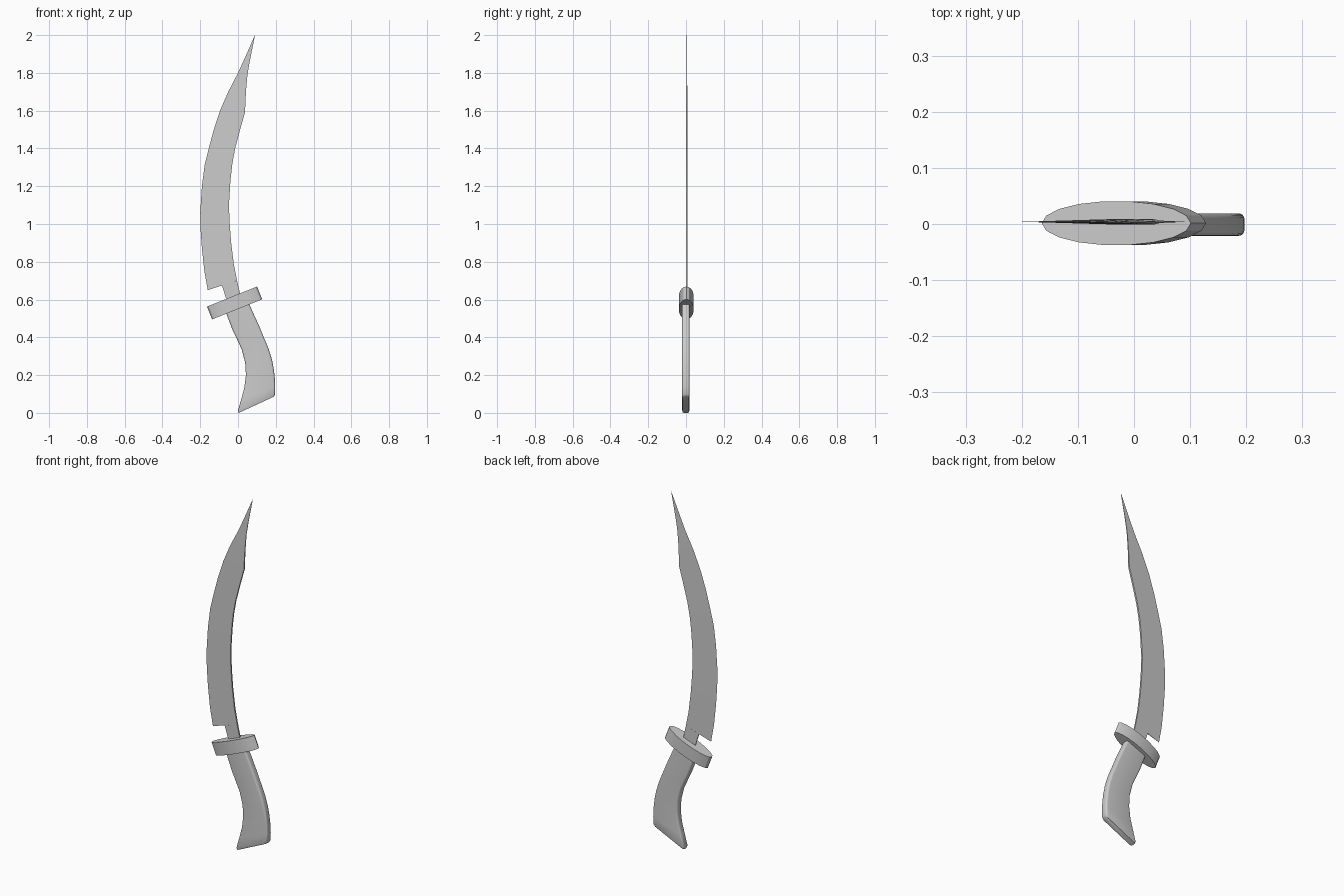
import bpy, bmesh, math
from mathutils import Matrix

if "Cube" in bpy.data.objects:
    bpy.data.objects.remove(bpy.data.objects["Cube"])


def finish(name, bm, angle=30):
    bmesh.ops.recalc_face_normals(bm, faces=bm.faces)
    mesh = bpy.data.meshes.new(name)
    bm.to_mesh(mesh)
    bm.free()
    ob = bpy.data.objects.new(name, mesh)
    bpy.context.collection.objects.link(ob)
    bpy.ops.object.select_all(action='DESELECT')
    ob.select_set(True)
    bpy.context.view_layer.objects.active = ob
    bpy.ops.object.shade_smooth_by_angle(angle=math.radians(angle))
    return ob


def loft(bm, rings):
    rows = [[bm.verts.new(p) for p in ring] for ring in rings]
    n = len(rows[0])
    for a, b in zip(rows, rows[1:]):
        for i in range(n):
            j = (i + 1) % n
            bm.faces.new((a[i], a[j], b[j], b[i]))
    bm.faces.new(rows[0])
    bm.faces.new(rows[-1])


# Blade: wedge sections, (edge x, edge z, spine x, spine z, spine half thickness)
Y = 0.004
T = 0.0045
blade_rows = [
    (-.160, .650, -.005, .700, T), (-.178, .750, -.022, .785, T),
    (-.191, .870, -.036, .900, T), (-.198, .970, -.044, 1.00, T),
    (-.200, 1.06, -.048, 1.10, T), (-.191, 1.20, -.040, 1.23, T),
    (-.177, 1.31, -.030, 1.32, T), (-.155, 1.40, -.015, 1.40, T),
    (-.128, 1.50, .010, 1.495, T), (-.095, 1.60, .037, 1.59, T),
    (-.052, 1.70, .042, 1.70, .003), (.000, 1.80, .050, 1.79, .002),
    (.032, 1.87, .062, 1.86, .0013), (.089, 1.999, .090, 2.0, .0003)]
bm = bmesh.new()
loft(bm, [[(ex, Y, ez), (sx, Y - t, sz), (sx, Y + t, sz)]
          for ex, ez, sx, sz, t in blade_rows])

# Tang: narrow neck that runs from the notch into the guard
tang_rows = [(-.045, .56, .030, .58), (-.066, .615, .010, .635), (-.085, .674, -.005, .700)]
loft(bm, [[(ex, Y - T / 2, ez), (sx, Y - T, sz), (sx, Y + T, sz), (ex, Y + T / 2, ez)]
          for ex, ez, sx, sz in tang_rows])
finish("blade", bm)

# Guard: tilted oval disc
bm = bmesh.new()
bmesh.ops.create_cone(bm, cap_ends=True, segments=18, radius1=1, radius2=1, depth=1)
a = max(bm.verts, key=lambda v: v.co.x).co
bmesh.ops.rotate(bm, verts=bm.verts, matrix=Matrix.Rotation(-math.atan2(a.y, a.x), 3, 'Z'))
bm.transform(Matrix.Translation((-.018, .0015, .582))
             @ Matrix.Rotation(math.radians(-21.8), 4, 'Y')
             @ Matrix.Diagonal((.143, .0395, .073, 1)))
finish("guard", bm)


# Grip: rounded rectangle sections, (left x, left z, right x, right z)
def rounded_section(lx, lz, rx, rz, half=.02, r=.011, steps=4):
    length = math.hypot(rx - lx, rz - lz)
    ring = []
    for cu, cv, start in ((length - r, half - r, 0), (r, half - r, 90),
                          (r, r - half, 180), (length - r, r - half, 270)):
        for k in range(steps + 1):
            ang = math.radians(start + 90 * k / steps)
            f = (cu + r * math.cos(ang)) / length
            ring.append((lx + (rx - lx) * f, -.001 + cv + r * math.sin(ang),
                         lz + (rz - lz) * f))
    return ring


grip_rows = [
    (.004, .000, .190, .086, .017), (.000, .012, .196, .098, .02),
    (.018, .075, .197, .140, .02), (.034, .135, .195, .185, .02),
    (.042, .200, .189, .235, .02), (.038, .265, .179, .285, .02),
    (.020, .335, .162, .340, .02), (-.003, .385, .141, .390, .02),
    (-.027, .435, .112, .460, .02), (-.058, .515, .063, .567, .02),
    (-.068, .545, .052, .592, .02)]
bm = bmesh.new()
loft(bm, [rounded_section(*row) for row in grip_rows])
finish("grip", bm, 40)
